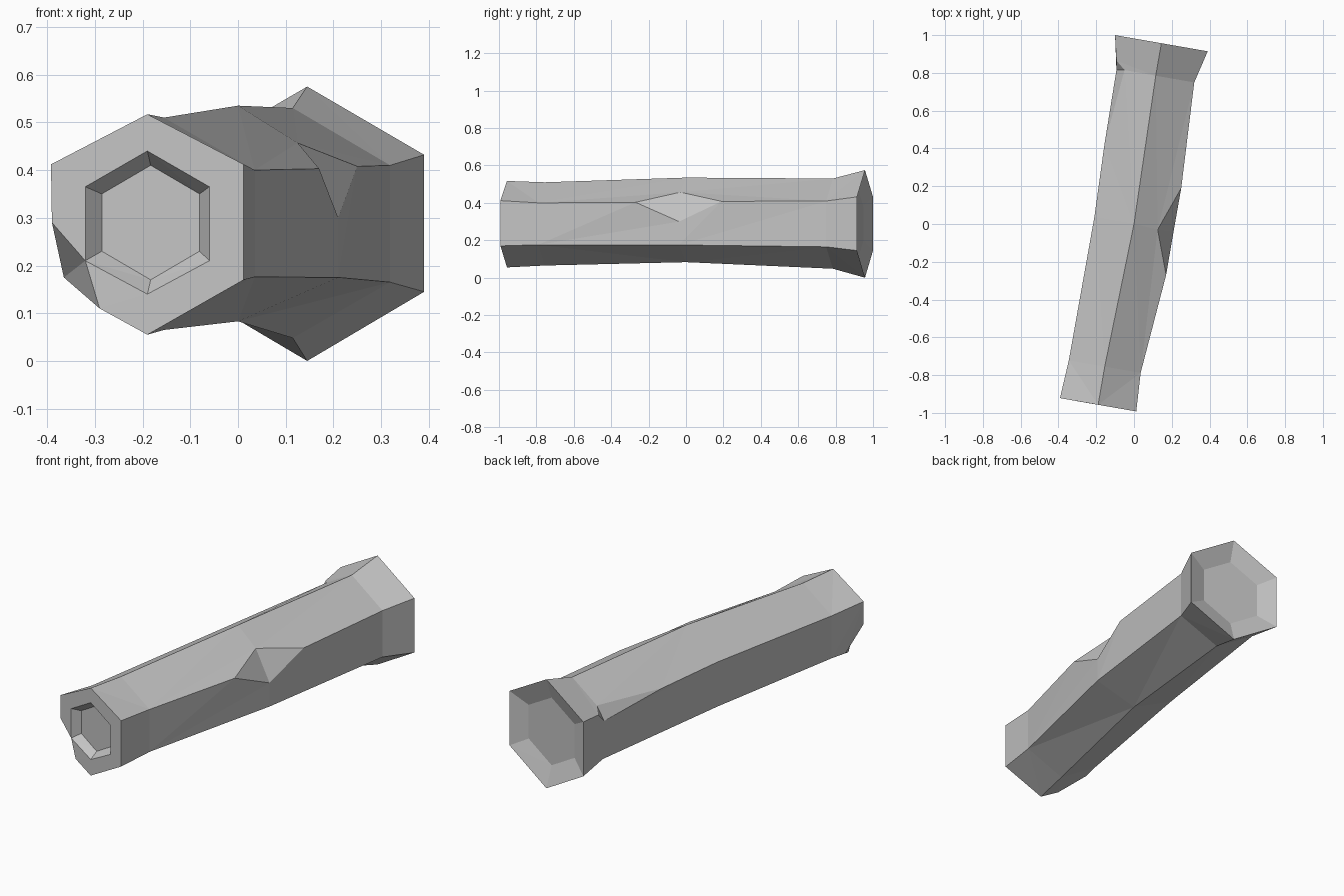
import bpy, bmesh, math
from mathutils import Vector

cube = bpy.data.objects.get("Cube")
if cube:
    bpy.data.objects.remove(cube)

grey = bpy.data.materials.new("stone grey")
grey.use_nodes = True
colour = (0.55, 0.55, 0.55, 1)
grey.diffuse_color = colour
grey.node_tree.nodes["Principled BSDF"].inputs["Base Color"].default_value = colour

YAW = math.radians(9.9)
ACROSS = Vector((math.cos(YAW), -math.sin(YAW), 0))
bm = bmesh.new()


def ring(x, y, half, top, high, low, bottom):
    """Six-sided section square to the log, corners clockwise from the top."""
    shape = [(0, top), (half, high), (half, low), (0, bottom), (-half, low), (-half, high)]
    return [bm.verts.new(Vector((x, y, z)) + ACROSS * s) for s, z in shape]


# Outer sections, front to back
shell = [
    ring(-.19, -.957, .205, .517, .412, .17, .055),
    ring(-.155, -.755, .193, .51, .40, .176, .065),
    ring(0, 0, .213, .535, .41, .175, .083),
    ring(.115, .785, .207, .53, .41, .165, .048),
    ring(.145, .957, .249, .575, .432, .145, 0),
]
# Hollow ends
hole = ring(-.19, -.957, .132, .44, .365, .21, .14)
hole_floor = ring(-.183, -.917, .104, .41, .35, .23, .17)
funnel_floor = ring(.139, .922, .155, .467, .378, .2, .11)


def point(*co):
    return bm.verts.new(co)


# Chips replace one corner: (point on previous side, point on next side, fore tip, aft tip)
chips = {
    (0, 4): (point(-.29, -.94, .11), point(-.39, -.922, .29), None, point(-.365, -.81, .175)),
    (2, 1): (point(.125, -.03, .457), point(.21, -.037, .30),
             point(.17, -.27, .403), point(.25, .19, .408)),
    (3, 5): (point(-.093, .815, .365), point(-.05, .815, .435),
             point(-.156, .424, .405), point(-.093, .865, .415)),
}


def corner(i, k, side):
    chip = chips.get((i, k))
    return chip[side] if chip else shell[i][k]


def tips(i, k, which):
    chip = chips.get((i, k))
    return [chip[which]] if chip and chip[which] else []


def band(a, b):
    for k in range(6):
        n = (k + 1) % 6
        bm.faces.new((a[k], a[n], b[n], b[k]))


# Log sides
for i in range(len(shell) - 1):
    for k in range(6):
        n = (k + 1) % 6
        bm.faces.new([corner(i, k, 1), corner(i, n, 0)] + tips(i, n, 3) + tips(i + 1, n, 2)
                     + [corner(i + 1, n, 0), corner(i + 1, k, 1)]
                     + tips(i + 1, k, 2) + tips(i, k, 3))

# Chip facets
for (i, k), (prev, nxt, fore, aft) in chips.items():
    if fore:
        bm.faces.new((fore, prev, nxt))
        bm.faces.new((aft, nxt, prev))
    else:
        bm.faces.new((aft, hole[k], prev))
        bm.faces.new((aft, nxt, hole[k]))

# Front rim, recess and flared back
for k in range(6):
    n = (k + 1) % 6
    bm.faces.new((hole[k], hole[n], corner(0, n, 0), corner(0, k, 1)))
band(hole, hole_floor)
bm.faces.new(hole_floor)
band(shell[-1], funnel_floor)
bm.faces.new(funnel_floor)

# Drop the replaced corners and finish
bmesh.ops.delete(bm, geom=[v for v in bm.verts if not v.link_faces], context='VERTS')
bmesh.ops.triangulate(bm, faces=[f for f in bm.faces if len(f.verts) != 6 or f.calc_area() > .12
                                 or any(v in c for v in f.verts for c in chips.values())],
                      ngon_method='EAR_CLIP')
bmesh.ops.recalc_face_normals(bm, faces=bm.faces)

mesh = bpy.data.meshes.new("hollow_log")
bm.to_mesh(mesh)
bm.free()
mesh.materials.append(grey)
bpy.context.collection.objects.link(bpy.data.objects.new("hollow_log", mesh))
